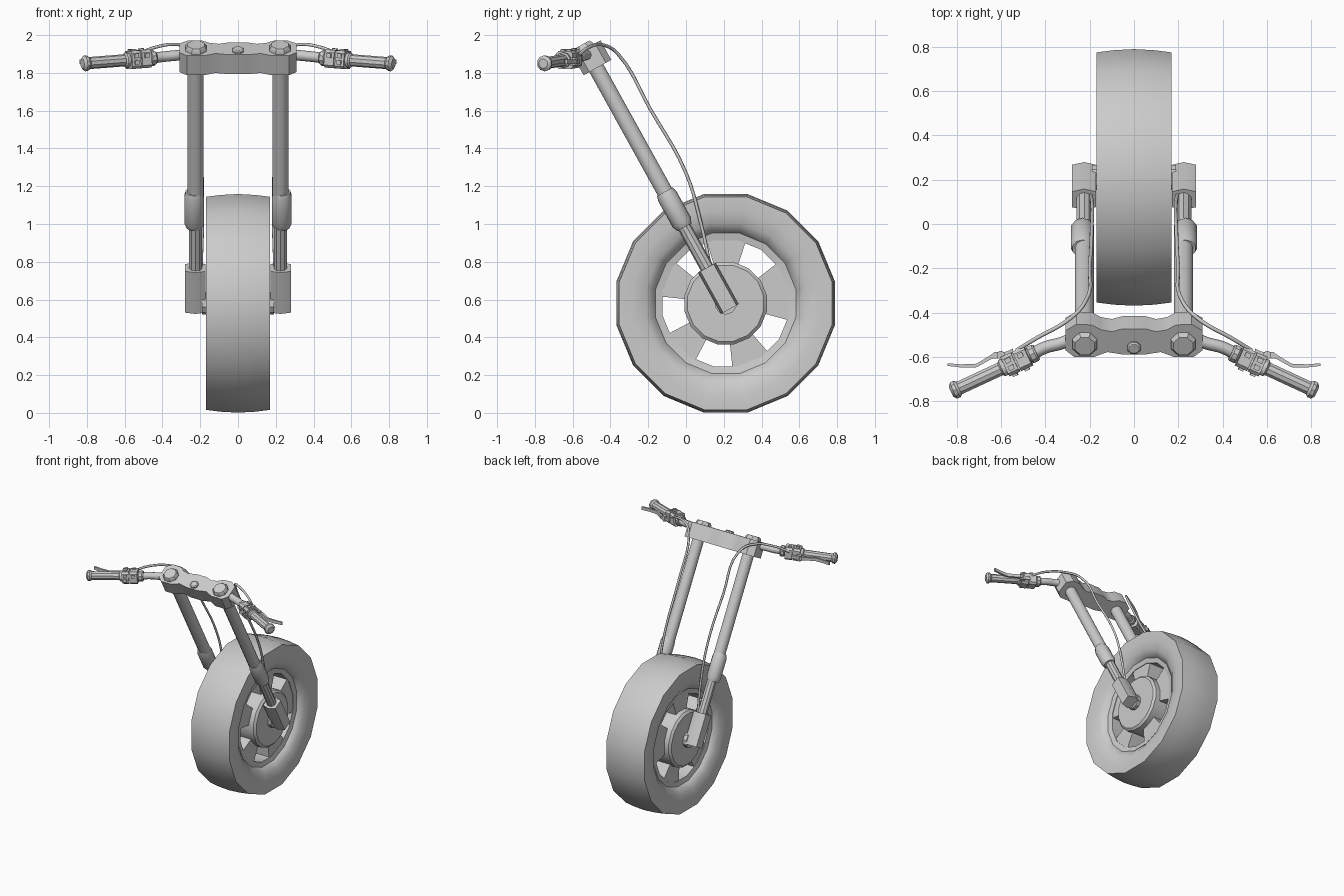
import bpy, bmesh
from math import sin, cos, pi, radians
from mathutils import Vector as V

if "Cube" in bpy.data.objects:
    bpy.data.objects.remove(bpy.data.objects["Cube"])


def finish(name, bm, mirror=True, angle=35):
    bmesh.ops.recalc_face_normals(bm, faces=bm.faces[:])
    me = bpy.data.meshes.new(name)
    bm.to_mesh(me)
    bm.free()
    me.shade_smooth()
    me.set_sharp_from_angle(angle=radians(angle))
    ob = bpy.data.objects.new(name, me)
    bpy.context.collection.objects.link(ob)
    if mirror:
        m = ob.modifiers.new("mirror", 'MIRROR')
        m.use_axis[0] = True
        m.use_mirror_merge = False
    return ob


def loft(bm, rings, closed=False):
    """Skin a list of point rings; cap the ends unless closed."""
    vs = [[bm.verts.new(p) for p in r] for r in rings]
    n = len(vs[0])
    for i in range(len(vs) if closed else len(vs) - 1):
        a, b = vs[i], vs[(i + 1) % len(vs)]
        for k in range(n):
            bm.faces.new((a[k], a[(k + 1) % n], b[(k + 1) % n], b[k]))
    if not closed:
        bm.faces.new(vs[0])
        bm.faces.new(vs[-1])


def lathe(name, prof, origin, axis, n, closed=False, mirror=True, angle=35):
    """Turn a (radius, height) profile around an axis."""
    q = V(axis).to_track_quat('Z', 'Y')
    rings = []
    for r, h in prof:
        rings.append([V(origin) + q @ V((r * cos((k + .5) * 2 * pi / n),
                                         r * sin((k + .5) * 2 * pi / n), h)) for k in range(n)])
    bm = bmesh.new()
    loft(bm, rings, closed)
    return finish(name, bm, mirror, angle)


def prism(name, outline, origin, ax, ay, h0, h1, mirror=True):
    """Extrude a 2D outline lying in the ax/ay plane along its normal."""
    ax, ay, o = V(ax), V(ay), V(origin)
    nrm = ax.cross(ay)
    bm = bmesh.new()
    loft(bm, [[o + ax * a + ay * b + nrm * h for a, b in outline] for h in (h0, h1)])
    return finish(name, bm, mirror)


def rect(w, h):
    return [(-w, -h), (w, -h), (w, h), (-w, h)]


def cable(name, pts, r, res=2):
    cu = bpy.data.curves.new(name, 'CURVE')
    cu.dimensions = '3D'
    cu.bevel_depth, cu.bevel_resolution, cu.resolution_u = r, res, 5
    cu.use_fill_caps = True
    for s in (1, -1):
        sp = cu.splines.new('BEZIER')
        sp.bezier_points.add(len(pts) - 1)
        for b, p in zip(sp.bezier_points, pts):
            b.co = (p[0] * s, p[1], p[2])
            b.handle_left_type = b.handle_right_type = 'AUTO'
    ob = bpy.data.objects.new(name, cu)
    bpy.context.collection.objects.link(ob)


# Wheel: tyre, rim, spokes, hub
C = V((0, .21, .58))
half = [(.375, .115), (.43, .155), (.50, .17), (.575, .17), (.585, .09)]
tyre = half + [(.590, 0)] + [(r, -h) for r, h in reversed(half)]
lathe("tyre", tyre, C, (1, 0, 0), 16, True, False, 80)
lathe("rim", [(.34, -.11), (.39, -.12), (.39, .12), (.34, .11)], C, (1, 0, 0), 16, True, False)
lathe("hub", [(.205, -.16), (.222, -.145), (.222, .145), (.205, .16)], C, (1, 0, 0), 16, False, False)
openings = [55, 124, 191, 259, 328]
for i, a in enumerate(openings):
    a0 = a + 17
    a1 = openings[(i + 1) % 5] + (360 if i == 4 else 0) - 17
    arc = [radians(a0 + (a1 - a0) * k / 3) for k in range(4)]
    out = [(.36 * cos(t), .36 * sin(t)) for t in arc] + [(.2 * cos(t), .2 * sin(t)) for t in reversed(arc)]
    prism(f"spoke_{i + 1}", out, C, (0, 1, 0), (0, 0, 1), -.105, .105, False)

# Fork legs, raked back along d
d = V((0, -.485, .875)).normalized()
u = V((0, d.z, -d.y))
X = V((1, 0, 0))
F = V((.224, .232, .55))
prism("axle_bracket", [(-.052, -.04), (0, -.054), (.056, -.04), (.056, .04), (0, .054), (-.052, .04)],
      F, X, u, 0, .25)
lathe("fork_lower", [(.036, .2), (.036, .55)], F, d, 10)
lathe("fork_sleeve", [(.042, .495), (.055, .525), (.055, .68), (.047, .71)], F + X * .008, d, 10)
lathe("fork_upper", [(.044, .66), (.044, 1.5)], F, d, 12)
lathe("axle", [(.06, .1), (.06, .19)], C, X, 10)

# Top clamp with bolts
T = V((0, -.525, 1.932))
h = [(.05, .06), (.10, .045), (.15, .055), (.19, .08), (.26, .083), (.31, .05),
     (.31, -.05), (.27, -.085), (.18, -.085), (.12, -.06), (.05, -.073)]
prism("top_clamp", h + [(-x, y) for x, y in reversed(h)], T, X, u, -.118, 0, False)
lathe("clamp_bolt", [(.06, -.01), (.06, .012), (.048, .028)], T + X * .222 - u * .015, d, 8)
lathe("stem_bolt", [(.032, -.01), (.032, .01), (.024, .016)], T - u * .035, d, 8, mirror=False)

# Handlebars, grips and switch boxes
cable("handlebar", [(.25, -.50, 1.90), (.32, -.535, 1.893), (.40, -.557, 1.885),
                    (.47, -.592, 1.876), (.56, -.634, 1.868)], .028)
S, E = V((.53, -.620, 1.872)), V((.815, -.752, 1.850))
g = (E - S).normalized()
side = V((0, 0, 1)).cross(g).normalized()
up = g.cross(side)
lathe("grip", [(.030, .04), (.041, .06), (.041, .072), (.032, .08), (.032, .285),
               (.042, .297), (.042, .312), (.026, .325)], S, g, 10)
lathe("bar_collar", [(.036, -.10), (.042, -.092), (.042, -.07), (.032, -.06)], S, g, 10)
c = .034
oct_ = [(-.048, -c), (-c, -.048), (c, -.048), (.048, -c), (.048, c), (c, .048), (-c, .048), (-.048, c)]
prism("switch_box_inner", oct_, S, side, up, -.06, -.004)
prism("switch_box_outer", oct_, S, side, up, .004, .055)
prism("switch_core", rect(.04, .04), S, side, up, -.05, .05)
for i, (a, b) in enumerate([(-.03, .018), (.03, -.015), (.03, .02)]):
    prism(f"button_top_{i + 1}", rect(.013, .011), S + g * a + side * b, g, side, .04, .056)
    prism(f"button_front_{i + 1}", rect(.012, .012), S + g * a + up * b, g, up, .04, .058)

# Brake and clutch levers
path = [(.545, -.575), (.575, -.592), (.63, -.592), (.645, -.600), (.71, -.638), (.78, -.640), (.84, -.634)]
widths = [.014, .016, .014, .010, .008, .007, .006]
outline = [(x, y + w) for (x, y), w in zip(path, widths)]
outline += [(x, y - w) for (x, y), w in reversed(list(zip(path, widths)))]
prism("lever", outline, (0, 0, 1.86), X, (0, 1, 0), -.012, .012)
lathe("lever_pivot", [(.02, -.022), (.02, .022)], (.60, -.592, 1.86), (0, 0, 1), 8)

# Control cables running down to the axle brackets
cable("control_cable", [(.53, -.57, 1.895), (.44, -.515, 1.935), (.30, -.435, 1.947),
                        (.225, -.36, 1.90), (.20, -.19, 1.61), (.19, 0, 1.27),
                        (.188, .08, 1.0), (.195, .13, .77)], .009, 1)
